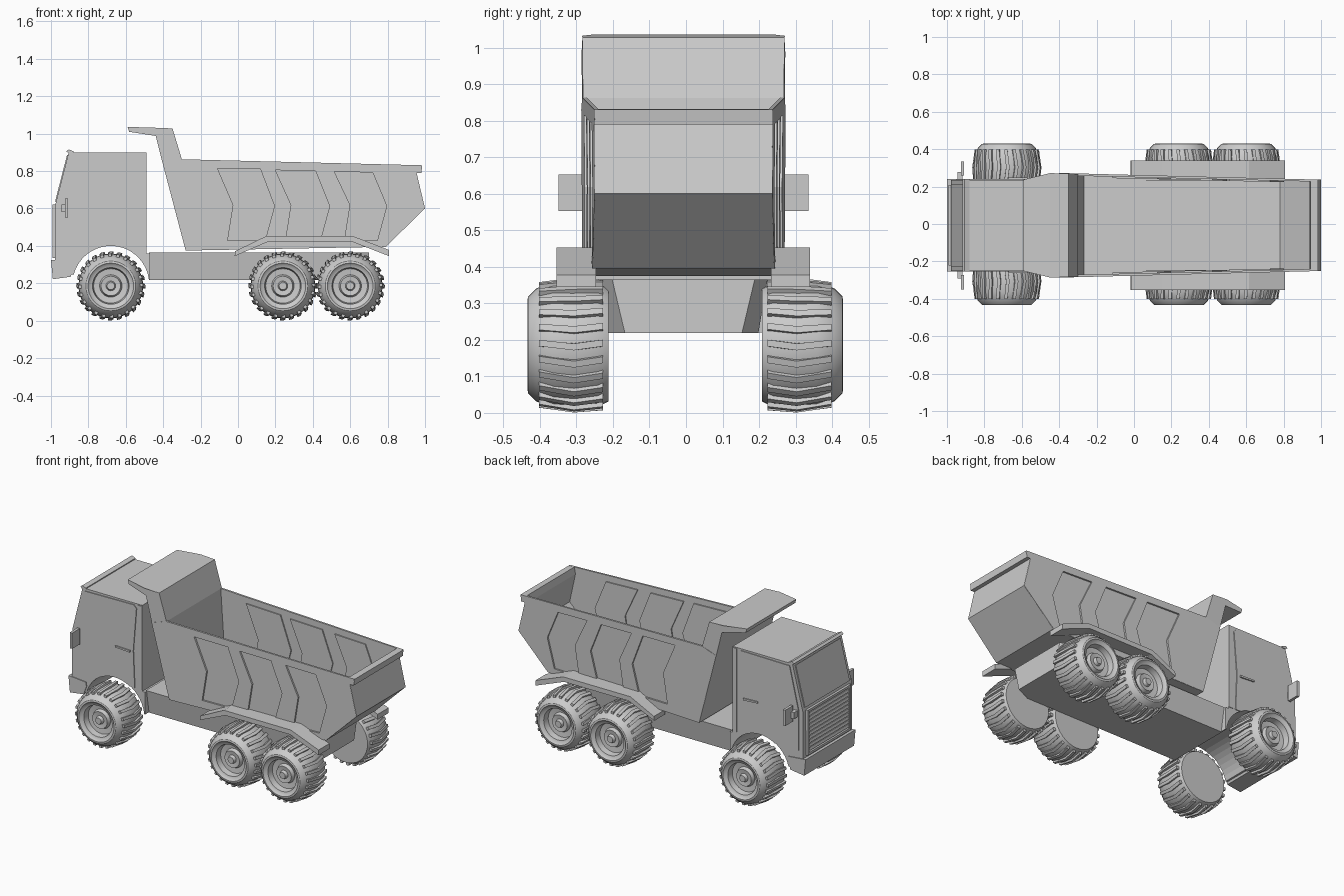
import bpy, bmesh
from math import sin, cos, pi, radians

if "Cube" in bpy.data.objects:
    bpy.data.objects.remove(bpy.data.objects["Cube"])

CY = -0.007  # centre line of the body


def make(name, bm, smooth=False):
    bmesh.ops.recalc_face_normals(bm, faces=bm.faces)
    me = bpy.data.meshes.new(name)
    bm.to_mesh(me)
    bm.free()
    if smooth:
        me.shade_smooth()
        me.set_sharp_from_angle(angle=radians(30))
    ob = bpy.data.objects.new(name, me)
    bpy.context.collection.objects.link(ob)
    return ob


def add_prism(bm, pts, y0, y1, taper=None):
    """Side profile (x, z) extruded across the width; taper(x) scales y."""
    t = taper or (lambda x: 1.0)
    a, b = [[bm.verts.new((x, CY + y * t(x), z)) for x, z in pts] for y in (y0, y1)]
    bm.faces.new(a)
    bm.faces.new(b[::-1])
    for i in range(len(pts)):
        j = (i + 1) % len(pts)
        bm.faces.new((a[i], a[j], b[j], b[i]))


def prism(name, pts, y0, y1, taper=None):
    bm = bmesh.new()
    add_prism(bm, pts, y0, y1, taper)
    return make(name, bm)


def rect(x0, x1, z0, z1):
    return [(x0, z0), (x1, z0), (x1, z1), (x0, z1)]


def arch(a0, a1, n=12):
    r = [radians(a0 + (a1 - a0) * i / n) for i in range(n + 1)]
    return [(-0.68 + 0.205 * cos(a), 0.195 + 0.205 * sin(a)) for a in r]


def bed_width(x):
    if x < -0.45:
        return (0.281 - 0.25 * (-0.45 - x)) / 0.281
    return (0.281 - 0.0255 * (x + 0.45)) / 0.281


# Cab with wheel arch cut right through
prism("cab", [(-0.98, 0.25), (-0.977, 0.62), (-0.905, 0.9), (-0.49, 0.9), (-0.49, 0.36),
              (-0.47, 0.36), (-0.47, 0.22)] + arch(7, 165, 18), -0.243, 0.243)
prism("windscreen", [(-0.973, 0.635), (-0.909, 0.885), (-0.914, 0.887), (-0.978, 0.637)], -0.222, 0.222)
prism("roof_visor", [(-0.918, 0.905), (-0.905, 0.916), (-0.88, 0.906), (-0.88, 0.895), (-0.906, 0.895)],
      -0.247, 0.247)
prism("bumper", [(-0.99, 0.222), (-1.0, 0.325), (-0.88, 0.315), (-0.875, 0.29), (-0.895, 0.235)],
      -0.248, 0.248)

# Grille frame and slats
bm = bmesh.new()
for y0, y1 in ((-0.215, -0.2), (0.2, 0.215)):
    add_prism(bm, rect(-0.992, -0.97, 0.335, 0.62), y0, y1)
for z in (0.335, 0.605):
    add_prism(bm, rect(-0.992, -0.97, z, z + 0.015), -0.2, 0.2)
for i in range(10):
    z = 0.357 + i * 0.0245
    add_prism(bm, [(-0.977, z), (-0.989, z), (-0.984, z + 0.016), (-0.977, z + 0.016)], -0.2, 0.2)
make("grille", bm)

# Doors, handles and mirrors on both sides
door = [(-0.95, 0.37), (-0.95, 0.62), (-0.888, 0.885), (-0.547, 0.89), (-0.528, 0.87),
        (-0.55, 0.6), (-0.54, 0.37)] + arch(59, 121, 8)
for s, side in ((1, "left"), (-1, "right")):
    prism("door_" + side, door, s * 0.24, s * 0.248)
    prism("door_handle_" + side, [(-0.67, 0.593), (-0.57, 0.587), (-0.57, 0.599), (-0.67, 0.603)],
          s * 0.245, s * 0.256)
    prism("pillar_" + side, rect(-0.52, -0.49, 0.37, 0.895), s * 0.24, s * 0.247)
    prism("mirror_arm_" + side, rect(-0.945, -0.918, 0.58, 0.62), s * 0.235, s * 0.285)
    prism("mirror_" + side, rect(-0.925, -0.908, 0.553, 0.652), s * 0.265, s * 0.342)

# Chassis: trapezoid section, narrowing at the tail
bm = bmesh.new()
rings = []
for x, top, bot in ((-0.475, 0.23, 0.205), (0.6, 0.23, 0.205), (0.7, 0.195, 0.16)):
    rings.append([bm.verts.new((x, CY + y, z)) for y, z in
                  ((-bot, 0.218), (bot, 0.218), (top, 0.365), (-top, 0.365))])
for a, b in zip(rings, rings[1:]):
    for i in range(4):
        j = (i + 1) % 4
        bm.faces.new((a[i], a[j], b[j], b[i]))
bm.faces.new(rings[0])
bm.faces.new(rings[-1])
make("chassis", bm)

# Bed: canopy, headboard, floor and tail as one folded profile
prism("bed_tub", [(-0.28, 0.375), (0.79, 0.395), (1.0, 0.6), (0.955, 0.79), (0.98, 0.79), (0.985, 0.83),
                  (0.945, 0.832), (0.937, 0.79), (0.977, 0.605), (0.78, 0.412), (-0.268, 0.398),
                  (-0.3, 0.862), (-0.35, 1.028), (-0.45, 1.032), (-0.59, 1.036), (-0.582, 1.01),
                  (-0.44, 0.988), (-0.4, 0.83)], -0.279, 0.279, bed_width)

# Bed sides with three chevron panels pressed inwards
wall = [(-0.28, 0.376), (0.79, 0.396), (0.999, 0.6), (0.954, 0.79), (0.98, 0.79), (0.984, 0.831),
        (-0.3, 0.863), (-0.4, 0.83)]


def chevrons(grow):
    for x, w, drop in ((-0.11, 0.23, 0.0), (0.2, 0.215, 0.01), (0.515, 0.205, 0.018)):
        g, top = grow, 0.815 - drop
        yield [(x - g, top + g), (x + w + g, top - 0.005 + g), (x + w + 0.075 + g, 0.613),
               (x + w + 0.025 + g, 0.43 - g), (x + 0.055 - g, 0.43 - g), (x + 0.085 - g, 0.618)]


for s, side in ((1, "left"), (-1, "right")):
    ob = prism("bed_side_" + side, wall, s * 0.268, s * 0.281, bed_width)
    bm = bmesh.new()
    for pts in chevrons(0.0):
        add_prism(bm, pts, s * 0.25, s * 0.3, bed_width)
    cutter = make("panel_cutter", bm)
    cutter.hide_render = True
    mod = ob.modifiers.new("panels", "BOOLEAN")
    mod.operation, mod.object, mod.solver = "DIFFERENCE", cutter, "EXACT"
    bpy.context.view_layer.objects.active = ob
    bpy.ops.object.modifier_apply(modifier=mod.name)
    bpy.data.objects.remove(cutter)
    bm = bmesh.new()
    for pts in chevrons(0.006):
        add_prism(bm, pts, s * 0.260, s * 0.2695, bed_width)
    make("bed_panels_" + side, bm)
    # Rear mudguard
    prism("mudguard_" + side, [(-0.018, 0.345), (-0.015, 0.372), (0.15, 0.452), (0.615, 0.452), (0.808, 0.378),
                               (0.808, 0.345), (0.61, 0.422), (0.16, 0.422)], s * 0.24, s * 0.347)

# Wheels: lathed tyre, rim and hub, with V-shaped tread lugs
section = [(0.155, 0), (0.169, 0.03), (0.173, 0.09), (0.17, 0.15), (0.155, 0.198), (0.133, 0.22),
           (0.122, 0.222), (0.112, 0.212), (0.098, 0.208), (0.092, 0.172), (0.06, 0.168),
           (0.052, 0.19), (0.026, 0.186), (0.02, 0.205)]
SEG, LUGS = 36, 24


def wheel(name, cx, y_in, s):
    bm = bmesh.new()

    def vert(r, y, a):
        return bm.verts.new((cx + r * cos(a), y_in + s * y, 0.186 + r * sin(a)))

    loops = [[vert(r, y, 2 * pi * i / SEG) for i in range(SEG)] for r, y in section]
    for a, b in zip(loops, loops[1:]):
        for i in range(SEG):
            j = (i + 1) % SEG
            bm.faces.new((a[i], a[j], b[j], b[i]))
    bm.faces.new(loops[0])
    bm.faces.new(loops[-1])
    for k in range(LUGS):
        a = 2 * pi * k / LUGS
        cuts = []
        for y, r, da in ((0.015, 0.179, 0.03), (0.095, 0.185, -0.03), (0.19, 0.172, 0.03)):
            cuts.append([vert(q, y, a + da + e) for q, e in
                         ((r - 0.025, -0.06), (r, -0.05), (r, 0.05), (r - 0.025, 0.06))])
        for c, d in zip(cuts, cuts[1:]):
            for i in range(4):
                j = (i + 1) % 4
                bm.faces.new((c[i], c[j], d[j], d[i]))
        bm.faces.new(cuts[0])
        bm.faces.new(cuts[-1])
    make(name, bm, True)


for axle, x in (("front", -0.68), ("middle", 0.24), ("rear", 0.6)):
    wheel(axle + "_wheel_left", x, 0.208, 1)
    wheel(axle + "_wheel_right", x, -0.212, -1)
